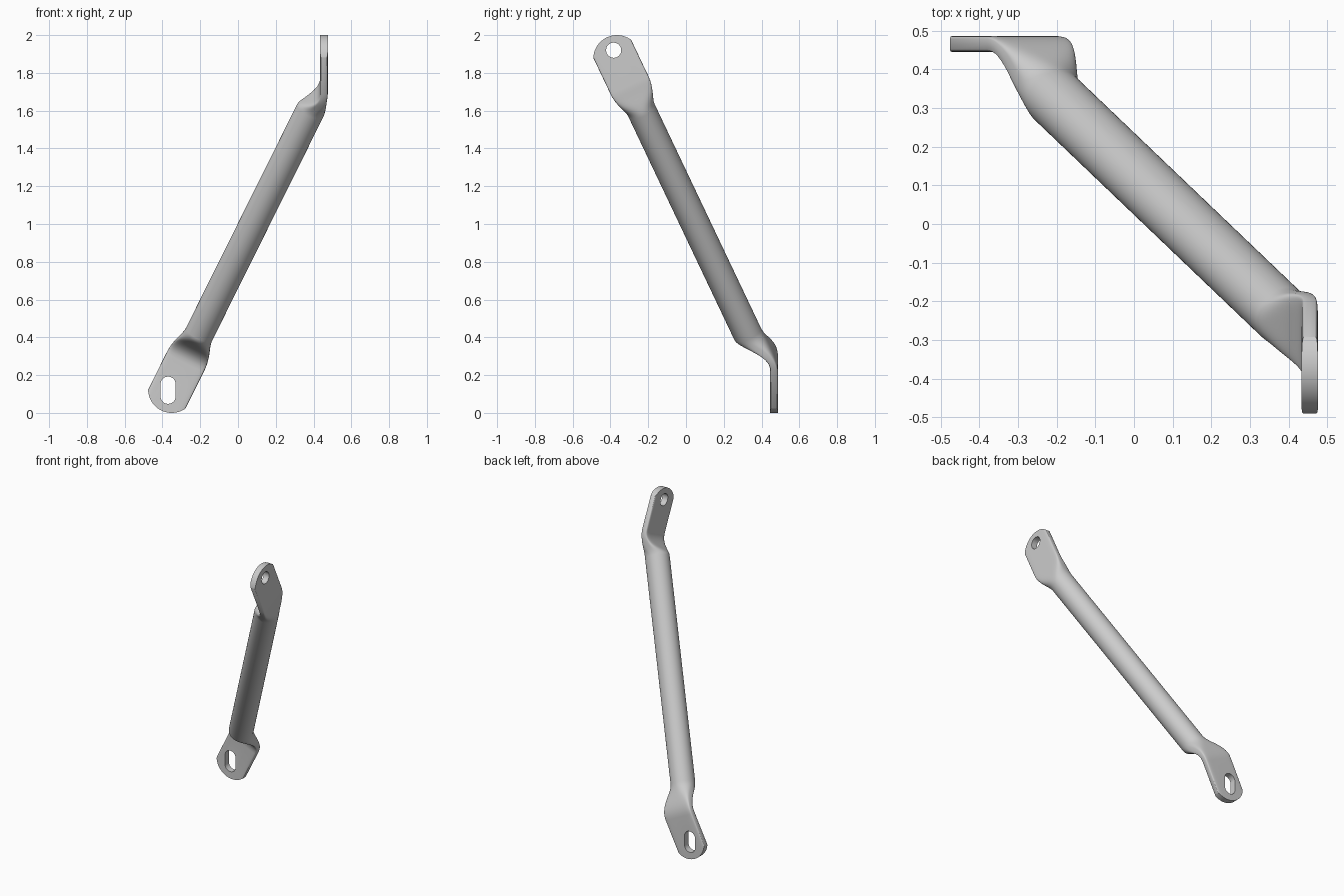
import bpy, bmesh, math
from mathutils import Vector

if "Cube" in bpy.data.objects:
    bpy.data.objects.remove(bpy.data.objects["Cube"])

N = 64                      # points per cross-section
R_TUBE = 0.077
HALF_W, HALF_T = 0.111, 0.021
R_END = 0.125               # rounding radius of the lug tips
T = Vector((0.497, -0.475, 1.0)).normalized()


def axis(z):
    return Vector((0.084 + 0.497 * (z - 1), 0.05 - 0.475 * (z - 1), z))


bm = bmesh.new()


def section(c, t, normal, a, b, p, tip=None):
    """Ring that is round for p=2 and a flat bar for a high p."""
    n = (normal - t * normal.dot(t)).normalized()
    u = t.cross(n)
    ring = []
    for k in range(N):
        th = 2 * math.pi * k / N
        cu = math.cos(th)
        v = b * max(0.0, 1 - abs(cu) ** p) ** (1 / p)
        if math.sin(th) < 0:
            v = -v
        pt = c + u * (a * cu) + n * v
        if tip is not None:
            pt += tip * math.sqrt(R_END ** 2 - (a * cu) ** 2)
        ring.append(bm.verts.new(pt))
    return ring


def bridge(r0, r1, shift=0):
    for k in range(N):
        j = (k + 1) % N
        bm.faces.new((r0[k], r0[j], r1[(j + shift) % N], r1[(k + shift) % N]))


def lug(normal, i, level, z_tip, z_flat, z_round):
    """Flattened end: rounded tip, flat plate, then a blend to the tube."""
    d = (T - normal * T.dot(normal)).normalized()
    out = -1 if z_tip < z_round else 1

    def on_plate(z):
        c = axis(z)
        c[i] = level
        return c

    tip = section(on_plate(z_tip), d, normal, HALF_W, HALF_T, 8, d * out)
    for k in range(N // 2):
        vs = [tip[k], tip[k + 1], tip[N - k - 1], tip[(N - k) % N]]
        bm.faces.new(list(dict.fromkeys(vs)))
    p0, p1 = on_plate(z_flat), axis(z_round)
    length = (p1 - p0).length
    m0, m1 = d * (-out * length * 1.3), T * (-out * length * 0.8)
    prev = tip
    steps = 14
    for s in range(steps + 1):
        f = s / steps
        w = f * f * (3 - 2 * f)
        c = (p0 * (2 * f**3 - 3 * f**2 + 1) + m0 * (f**3 - 2 * f**2 + f)
             + p1 * (3 * f**2 - 2 * f**3) + m1 * (f**3 - f**2))
        g = w ** 1.3
        ring = section(c, d.lerp(T, w).normalized(), normal,
                       HALF_W + (R_TUBE - HALF_W) * w,
                       HALF_T + (R_TUBE - HALF_T) * g, 2 + 6 * (1 - w) ** 1.5)
        bridge(prev, ring)
        prev = ring
    return prev


# Lower lug faces front/back, upper lug faces left/right
z_lo, z_hi = 0.42, 1.60
low = lug(Vector((0, 1, 0)), 1, 0.466, 0.125, 0.265, z_lo)
high = lug(Vector((1, 0, 0)), 0, 0.455, 1.875, 1.735, z_hi)

# Tube between the lugs, rings matched to avoid twist
ref = low[0].co - axis(z_lo)
shift = max(range(N), key=lambda k: (high[k].co - axis(z_hi)).dot(ref))
bridge(low, high, shift)
bmesh.ops.recalc_face_normals(bm, faces=bm.faces[:])

mesh = bpy.data.meshes.new("tube_strut")
bm.to_mesh(mesh)
bm.free()
strut = bpy.data.objects.new("tube_strut", mesh)
bpy.context.collection.objects.link(strut)


def cut_hole(name, centre, i, r, half_slot):
    """Round or slotted hole through a lug along axis i."""
    cb = bmesh.new()
    pts = []
    for k in range(40):
        th = 2 * math.pi * (k + 0.5) / 40
        a, b = r * math.cos(th), r * math.sin(th)
        b += math.copysign(half_slot, b)
        off = Vector((a, 0, b)) if i == 1 else Vector((0, a, b))
        off[i] = -0.06
        pts.append(cb.verts.new(Vector(centre) + off))
    face = cb.faces.new(pts)
    ext = bmesh.ops.extrude_face_region(cb, geom=[face])
    move = Vector((0, 0, 0))
    move[i] = 0.12
    bmesh.ops.translate(cb, vec=move, verts=[v for v in ext["geom"]
                                            if isinstance(v, bmesh.types.BMVert)])
    bmesh.ops.recalc_face_normals(cb, faces=cb.faces[:])
    me = bpy.data.meshes.new(name)
    cb.to_mesh(me)
    cb.free()
    cutter = bpy.data.objects.new(name, me)
    bpy.context.collection.objects.link(cutter)
    cutter.hide_render = True
    mod = strut.modifiers.new(name, 'BOOLEAN')
    mod.operation = 'DIFFERENCE'
    mod.solver = 'EXACT'
    mod.object = cutter
    bpy.context.view_layer.objects.active = strut
    bpy.ops.object.modifier_apply(modifier=mod.name)
    bpy.data.objects.remove(cutter)


# Slot in the lower lug, round hole in the upper lug
cut_hole("slot_cutter", (-0.37, 0.466, 0.12), 1, 0.04, 0.032)
cut_hole("hole_cutter", (0.455, -0.383, 1.92), 0, 0.04, 0.0)

bpy.ops.object.select_all(action='DESELECT')
strut.select_set(True)
bpy.context.view_layer.objects.active = strut
bpy.ops.object.shade_smooth_by_angle(angle=math.radians(35))
